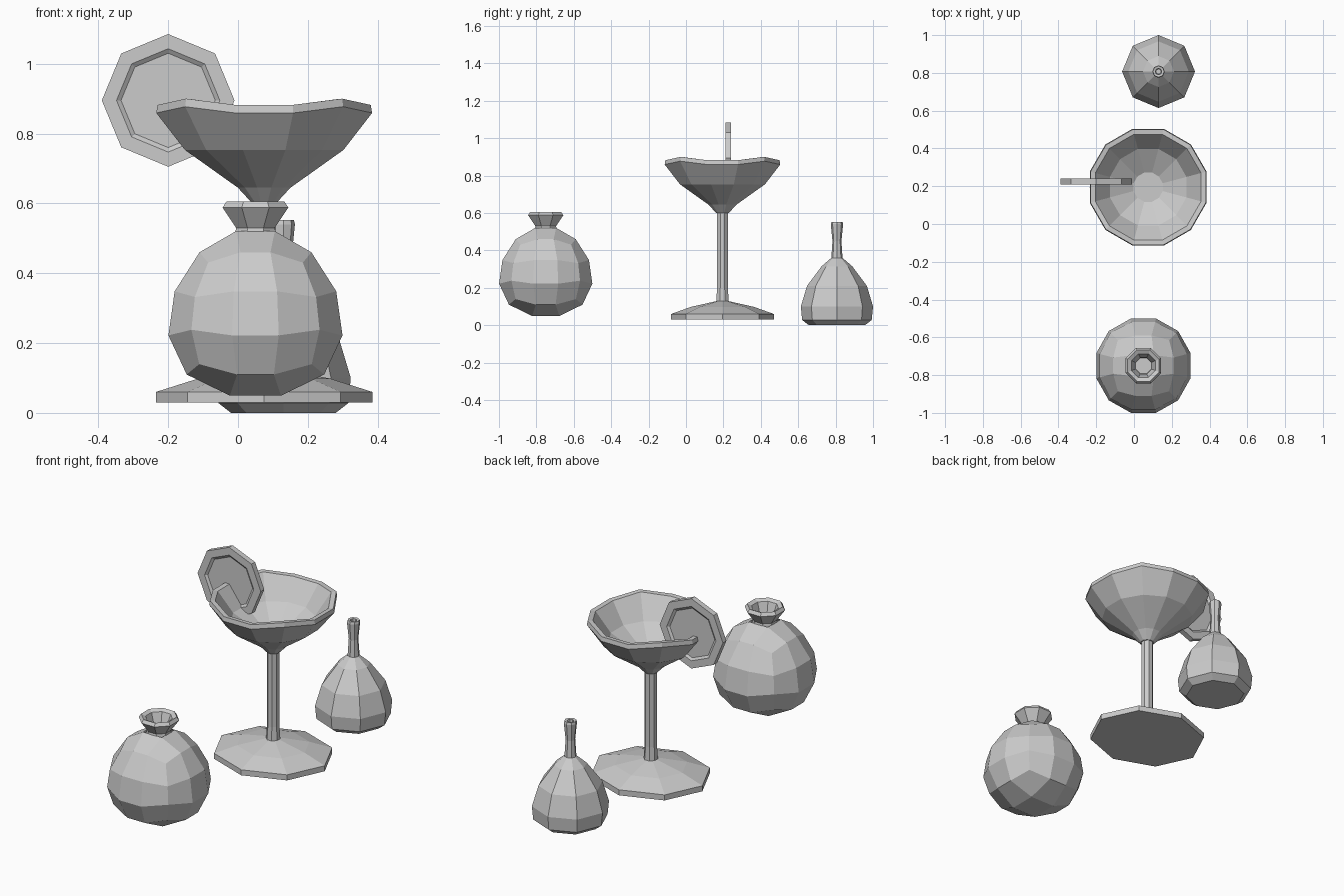
import bpy, bmesh, math
from mathutils import Vector, Matrix

if "Cube" in bpy.data.objects:
    bpy.data.objects.remove(bpy.data.objects["Cube"])


def finish(bm, name, loc):
    bmesh.ops.recalc_face_normals(bm, faces=bm.faces)
    me = bpy.data.meshes.new(name)
    bm.to_mesh(me)
    bm.free()
    ob = bpy.data.objects.new(name, me)
    ob.location = loc
    bpy.context.collection.objects.link(ob)
    return ob


def lathe(name, profile, sides, loc, start=0.0, sy=1.0, wave=None, closed=False):
    """Spin (radius, z) points around z; ends are capped unless closed into a ring."""
    bm = bmesh.new()
    rings = []
    for r, z in profile:
        ring = []
        for i in range(sides):
            a = start + 2 * math.pi * i / sides
            dz = wave(a, r) if wave else 0
            ring.append(bm.verts.new((r * math.cos(a), sy * r * math.sin(a), z + dz)))
        rings.append(ring)
    pairs = list(zip(rings, rings[1:]))
    if closed:
        pairs.append((rings[-1], rings[0]))
    for a, b in pairs:
        for i in range(sides):
            j = (i + 1) % sides
            bm.faces.new((a[i], a[j], b[j], b[i]))
    if not closed:
        bm.faces.new(rings[0])
        bm.faces.new(rings[-1])
    return finish(bm, name, loc)


# round flask body: cube with 3x3 faces per side, rounded and tapered to the top
bm = bmesh.new()
bmesh.ops.create_cube(bm, size=2)
bmesh.ops.subdivide_edges(bm, edges=bm.edges[:], cuts=2, use_grid_fill=True)
for v in bm.verts:
    v.co = Vector([math.tan(c * math.pi / 4) for c in v.co]).normalized() * 0.252
    k = 1.02 - 0.6 * v.co.z
    v.co.x *= k
    v.co.y *= k
top = [f for f in bm.faces if f.calc_center_median().z > 0.235]
bmesh.ops.delete(bm, geom=top, context='FACES')
finish(bm, "round_flask_body", (0.05, -0.75, 0.285))

# round flask neck with flared open mouth
lathe("round_flask_neck",
      [(0.085, 0.495), (0.065, 0.505), (0.06, 0.53), (0.102, 0.588), (0.09, 0.605),
       (0.068, 0.595), (0.048, 0.54), (0.045, 0.51)],
      8, (0.05, -0.75, 0), start=math.pi / 8)

# goblet foot, stem and bowl
GOBLET = (0.075, 0.195, 0)
lathe("goblet_foot", [(0.31, 0.03), (0.31, 0.06), (0.19, 0.098), (0.04, 0.128)],
      8, GOBLET, sy=0.885)
lathe("goblet_stem", [(0.037, 0.115), (0.031, 0.2), (0.031, 0.6), (0.036, 0.615)],
      8, GOBLET, start=math.pi / 8)
lathe("goblet_bowl",
      [(0.035, 0.6), (0.078, 0.645), (0.235, 0.753), (0.32, 0.865), (0.316, 0.888),
       (0.29, 0.886), (0.21, 0.775), (0.08, 0.70)],
      12, GOBLET, start=math.pi / 12,
      wave=lambda a, r: -0.012 * math.cos(4 * a) if r > 0.28 else 0)

# fruit slice on the rim, recessed on both faces
fruit = lathe("fruit_slice",
              [(0.135, -0.006), (0.148, -0.015), (0.19, -0.015),
               (0.19, 0.015), (0.148, 0.015), (0.135, 0.006)],
              8, (-0.2, 0.225, 0.895))
fruit.rotation_euler = (math.pi / 2, 0, 0)

# small bottle with slim neck and open lip
lathe("small_bottle",
      [(0.15, 0.0), (0.186, 0.028), (0.193, 0.1), (0.16, 0.21), (0.082, 0.315),
       (0.03, 0.36), (0.024, 0.45), (0.033, 0.54), (0.03, 0.552), (0.017, 0.55),
       (0.014, 0.51)],
      8, (0.13, 0.807, 0))
